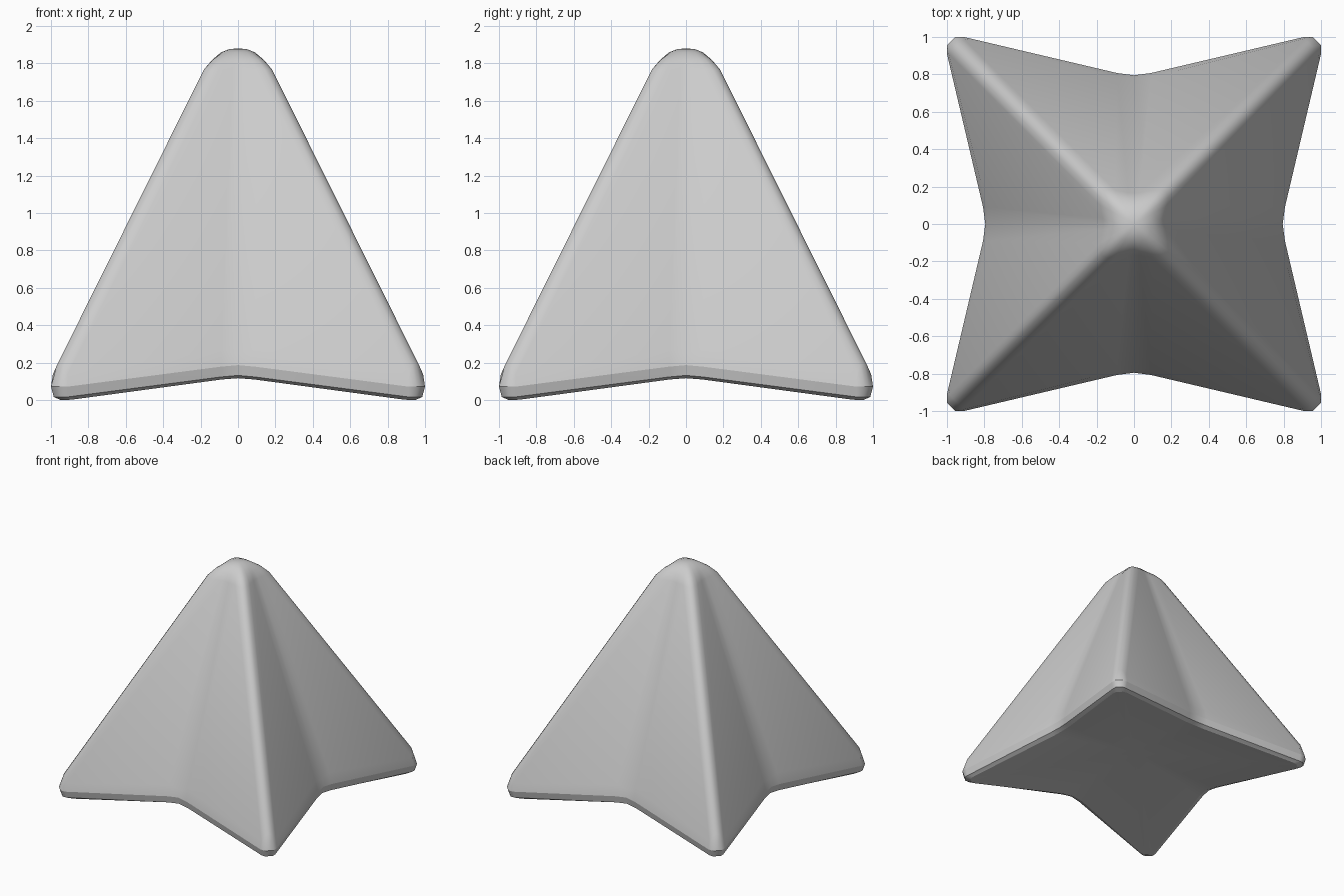
import bpy, bmesh, math
from mathutils import Matrix

if "Cube" in bpy.data.objects:
    bpy.data.objects.remove(bpy.data.objects["Cube"])


def full_ring(eighth):
    """Mirror an eighth (valley -> ridge) over the diagonal, then turn it four times."""
    quarter = list(eighth) + [(y, x, z) for x, y, z in reversed(eighth[1:-1])]
    out = []
    for k in range(4):
        c, s = round(math.cos(k * math.pi / 2)), round(math.sin(k * math.pi / 2))
        out += [(x * c - y * s, x * s + y * c, z) for x, y, z in quarter]
    return out


# eighths, from underside up: valley, valley round, tip side, tip bevel, tip
under = [(.75, 0, .12), (.76, .09, .113), (.95, .87, .008), (.95, .91, .004), (.93, .93, .003)]
band_low = [(.785, 0, .135), (.797, .09, .127), (.985, .91, .02), (.985, .945, .02), (.965, .965, .02)]
band_top = [(.795, 0, .19), (.807, .09, .182), (1.0, .91, .075), (1.0, .955, .075), (.978, .978, .075)]
slope_low = [(.78, 0, .25), (.785, .09, .272), (.99, .91, .14), (.97, .93, .186), (.95, .95, .20)]
slope_top = [(.165, 0, 1.77), (.1675, .03, 1.77), (.18, .10, 1.77), (.1825, .1425, 1.77), (.17, .17, 1.77)]

rings = [full_ring(r) for r in (under, band_low, band_top, slope_low, slope_top)]

# rounded peak: shrinking rings that turn circular
for s, z, mix in ((.78, 1.823, .3), (.5, 1.862, .7), (.24, 1.88, 1.0)):
    ring = []
    for x, y, _ in rings[4]:
        r = math.hypot(x, y)
        k = s * ((1 - mix) + mix * .19 / r)
        ring.append((x * k, y * k, z))
    rings.append(ring)

# skin the rings
bm = bmesh.new()
loops = [[bm.verts.new(p) for p in ring] for ring in rings]
n = len(loops[0])
for a, b in zip(loops, loops[1:]):
    for i in range(n):
        j = (i + 1) % n
        bm.faces.new((a[i], a[j], b[j], b[i]))
base = bm.verts.new((0, 0, .20))
peak = bm.verts.new((0, 0, 1.883))
for i in range(n):
    j = (i + 1) % n
    bm.faces.new((base, loops[0][j], loops[0][i]))
    bm.faces.new((peak, loops[-1][i], loops[-1][j]))
bmesh.ops.recalc_face_normals(bm, faces=bm.faces)
bmesh.ops.transform(bm, matrix=Matrix.Translation((0, 0, -.003)), verts=bm.verts)
for f in bm.faces:
    f.smooth = True

# crisp edges around the rim band
for loop in loops[:3]:
    for i in range(n):
        bm.edges.get((loop[i], loop[(i + 1) % n])).smooth = False

mesh = bpy.data.meshes.new("star_pyramid")
bm.to_mesh(mesh)
bm.free()
bpy.context.collection.objects.link(bpy.data.objects.new("star_pyramid", mesh))
